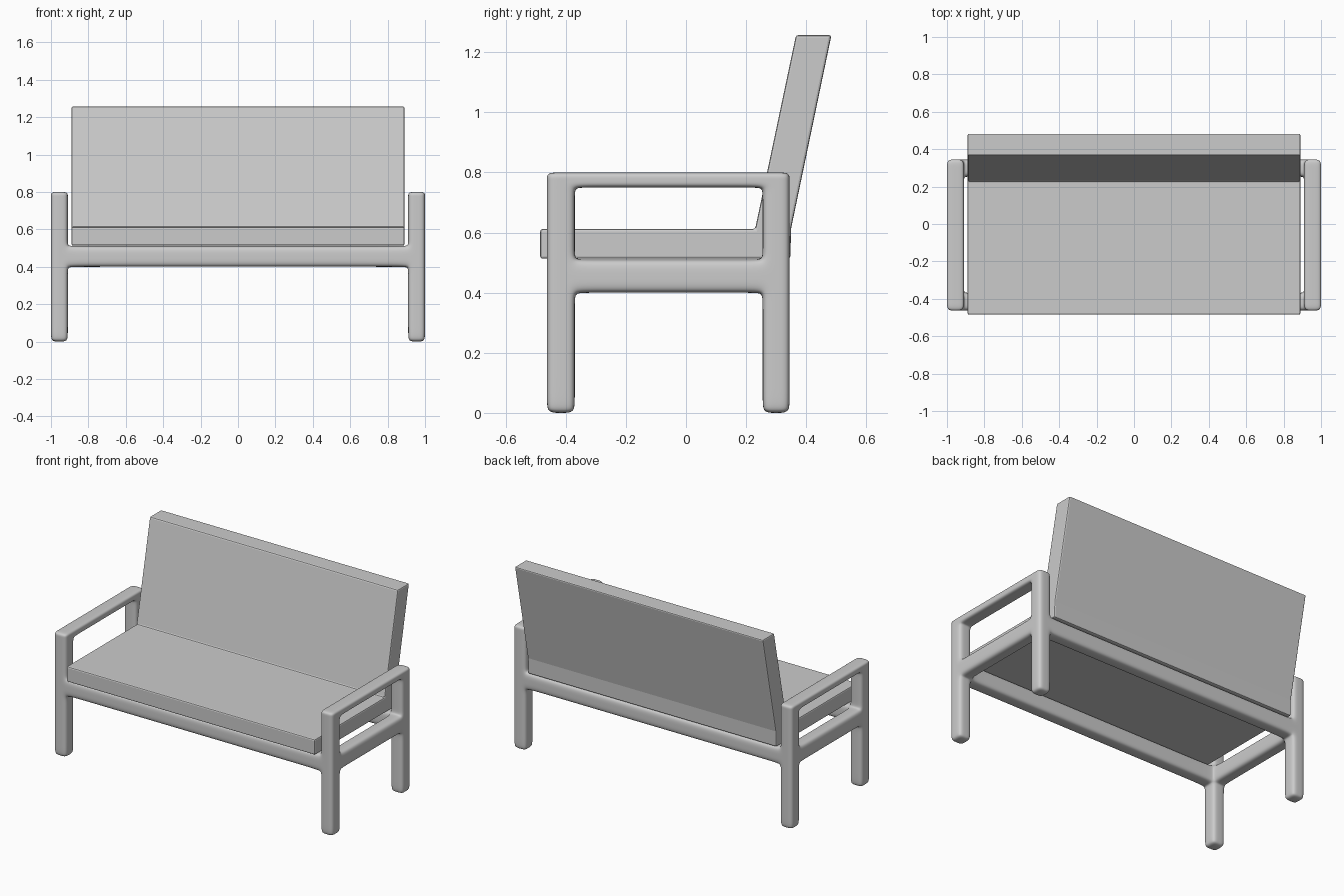
import bpy, bmesh

if "Cube" in bpy.data.objects:
    bpy.data.objects.remove(bpy.data.objects["Cube"])


def new_object(name, bm):
    bmesh.ops.recalc_face_normals(bm, faces=bm.faces)
    mesh = bpy.data.meshes.new(name)
    bm.to_mesh(mesh)
    bm.free()
    obj = bpy.data.objects.new(name, mesh)
    bpy.context.collection.objects.link(obj)
    return obj


# Grid lines of the frame cage (edges, member centres and support loops)
XS = [-1, -.955, -.91, -.875, .875, .91, .955, 1]
YS = [-.463, -.416, -.37, -.335, .22, .255, .3, .345]
ZS = [0, .045, .365, .4, .455, .51, .54, .72, .75, .775, .8]


def filled(i, j, k):
    """True where a cage cell belongs to a leg, rail or armrest."""
    if not (0 <= i < len(XS) - 1 and 0 <= j < len(YS) - 1 and 0 <= k < len(ZS) - 1):
        return False
    x = abs(XS[i] + XS[i + 1]) / 2
    y = (YS[j] + YS[j + 1]) / 2
    z = (ZS[k] + ZS[k + 1]) / 2
    side = x > .91
    end = y < -.37 or y > .255
    leg = side and end
    rail = .4 < z < .51 and (side or end)
    arm = z > .75 and side
    return leg or rail or arm


# Frame: legs, rails and armrests as one softly rounded skin
bm = bmesh.new()
verts = {}


def vert(key):
    if key not in verts:
        i, j, k = key
        verts[key] = bm.verts.new((XS[i], YS[j], ZS[k]))
    return verts[key]


for i in range(len(XS) - 1):
    for j in range(len(YS) - 1):
        for k in range(len(ZS) - 1):
            if not filled(i, j, k):
                continue
            cell = (i, j, k)
            for axis in range(3):
                for step in (0, 1):
                    other = list(cell)
                    other[axis] += 1 if step else -1
                    if filled(*other):
                        continue
                    corners = []
                    for a, b in ((0, 0), (1, 0), (1, 1), (0, 1)):
                        key = list(cell)
                        key[axis] += step
                        key[(axis + 1) % 3] += a
                        key[(axis + 2) % 3] += b
                        corners.append(vert(tuple(key)))
                    bm.faces.new(corners if step else corners[::-1])

frame = new_object("bench_frame", bm)
for poly in frame.data.polygons:
    poly.use_smooth = True
sub = frame.modifiers.new("rounding", 'SUBSURF')
sub.levels = sub.render_levels = 3

# Seat and backrest cushion: side profile extruded across the width
profile = [(-.485, .513), (.347, .513), (.35, .615), (.484, 1.257),
           (.366, 1.257), (.23, .612), (-.485, .612)]
W = .89
bm = bmesh.new()
left = [bm.verts.new((-W, y, z)) for y, z in profile]
right = [bm.verts.new((W, y, z)) for y, z in profile]
bm.faces.new(left)
bm.faces.new(right[::-1])
n = len(profile)
for a in range(n):
    b = (a + 1) % n
    bm.faces.new((left[a], right[a], right[b], left[b]))
cushion = new_object("seat_and_backrest", bm)
bev = cushion.modifiers.new("soft_edges", 'BEVEL')
bev.width = .008
bev.segments = 2
bev.limit_method = 'ANGLE'
bev.angle_limit = .4
